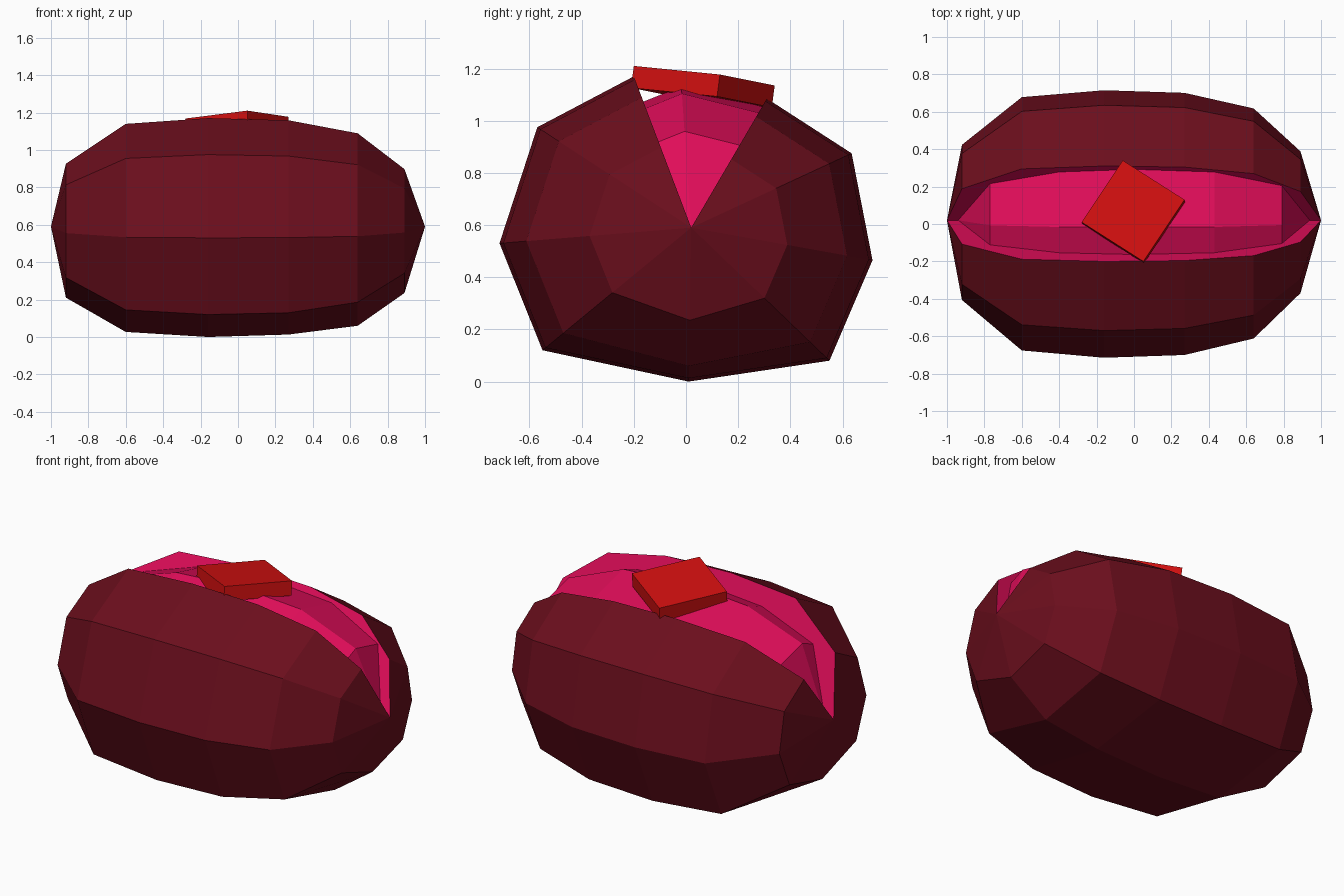
import bpy, bmesh, math
from mathutils import Vector

if "Cube" in bpy.data.objects:
    bpy.data.objects.remove(bpy.data.objects["Cube"])

AY, AZ = 0.02, 0.59  # long axis of the pod


def material(name, rgb):
    m = bpy.data.materials.new(name)
    m.diffuse_color = (*rgb, 1)
    m.use_nodes = True
    m.node_tree.nodes["Principled BSDF"].inputs["Base Color"].default_value = m.diffuse_color
    return m


def loft(name, rings, tips, mats, inner_segments=()):
    """Skin closed rings along x, fanned to a tip at each end."""
    bm = bmesh.new()
    loops = [[bm.verts.new(p) for p in r] for r in rings]
    first, last = (bm.verts.new((x, AY, AZ)) for x in tips)
    n = len(loops[0])
    for i in range(n):
        j = (i + 1) % n
        faces = [bm.faces.new((a[i], a[j], b[j], b[i]))
                 for a, b in zip(loops, loops[1:])]
        faces.append(bm.faces.new((first, loops[0][j], loops[0][i])))
        faces.append(bm.faces.new((last, loops[-1][i], loops[-1][j])))
        for f in faces:
            f.material_index = 1 if i in inner_segments else 0
    bmesh.ops.recalc_face_normals(bm, faces=bm.faces)
    me = bpy.data.meshes.new(name)
    bm.to_mesh(me)
    bm.free()
    for m in mats:
        me.materials.append(m)
    ob = bpy.data.objects.new(name, me)
    bpy.context.collection.objects.link(ob)
    return ob


shell = material("dark_shell", (0.147, 0.0044, 0.012))
pink = material("pink_flesh", (0.75, 0.004, 0.1))
red = material("red", (0.65, 0.005, 0.005))

# Pod: nine-point open section, closed through the axis to form the slit
section = [(-0.20, 1.17), (-0.57, 0.975), (-0.715, 0.53), (-0.55, 0.12),
           (0.01, 0.005), (0.55, 0.08), (0.715, 0.465), (0.635, 0.875),
           (0.31, 1.085), (AY, AZ)]
# x, scale, height of the flattened underside
stations = [(-0.92, 0.58, 0.21), (-0.6, 0.947, 0.027), (-0.16, 1.0, 0.0),
            (0.27, 0.98, 0.013), (0.64, 0.86, 0.06), (0.89, 0.53, 0.235)]
rings = []
for x, s, low in stations:
    ring = [(x, AY + (y - AY) * s, AZ + (z - AZ) * s) for y, z in section]
    ring[4] = (x, ring[4][1], low)
    rings.append(ring)
loft("pod_shell", rings, (-1, 1), (shell, pink), inner_segments=(8, 9))

# Flesh: smaller ten-sided core showing in the slit
rings = []
for x, r in [(-0.77, 0.39), (-0.4, 0.515), (0.0, 0.543), (0.43, 0.515), (0.79, 0.37)]:
    rings.append([(x, AY + r * math.sin(a), AZ + r * math.cos(a))
                  for a in (math.radians(-4 + 36 * k) for k in range(10))])
loft("flesh_core", rings, (-0.94, 0.94), (pink,))

# Tilted square slab on top
b, c, a = Vector((0.05, -0.2, 1.21)), Vector((0.27, 0.13, 1.177)), Vector((-0.28, 0.01, 1.168))
u, v = c - b, a - b
n = u.cross(v).normalized() * -0.085
bm = bmesh.new()
base = bm.faces.new([bm.verts.new(p) for p in (b, c, c + v, a)])
ext = bmesh.ops.extrude_face_region(bm, geom=[base], use_keep_orig=True)["geom"]
bmesh.ops.translate(bm, vec=n, verts=[g for g in ext if isinstance(g, bmesh.types.BMVert)])
bmesh.ops.recalc_face_normals(bm, faces=bm.faces)
me = bpy.data.meshes.new("top_slab")
bm.to_mesh(me)
bm.free()
me.materials.append(red)
bpy.context.collection.objects.link(bpy.data.objects.new("top_slab", me))
